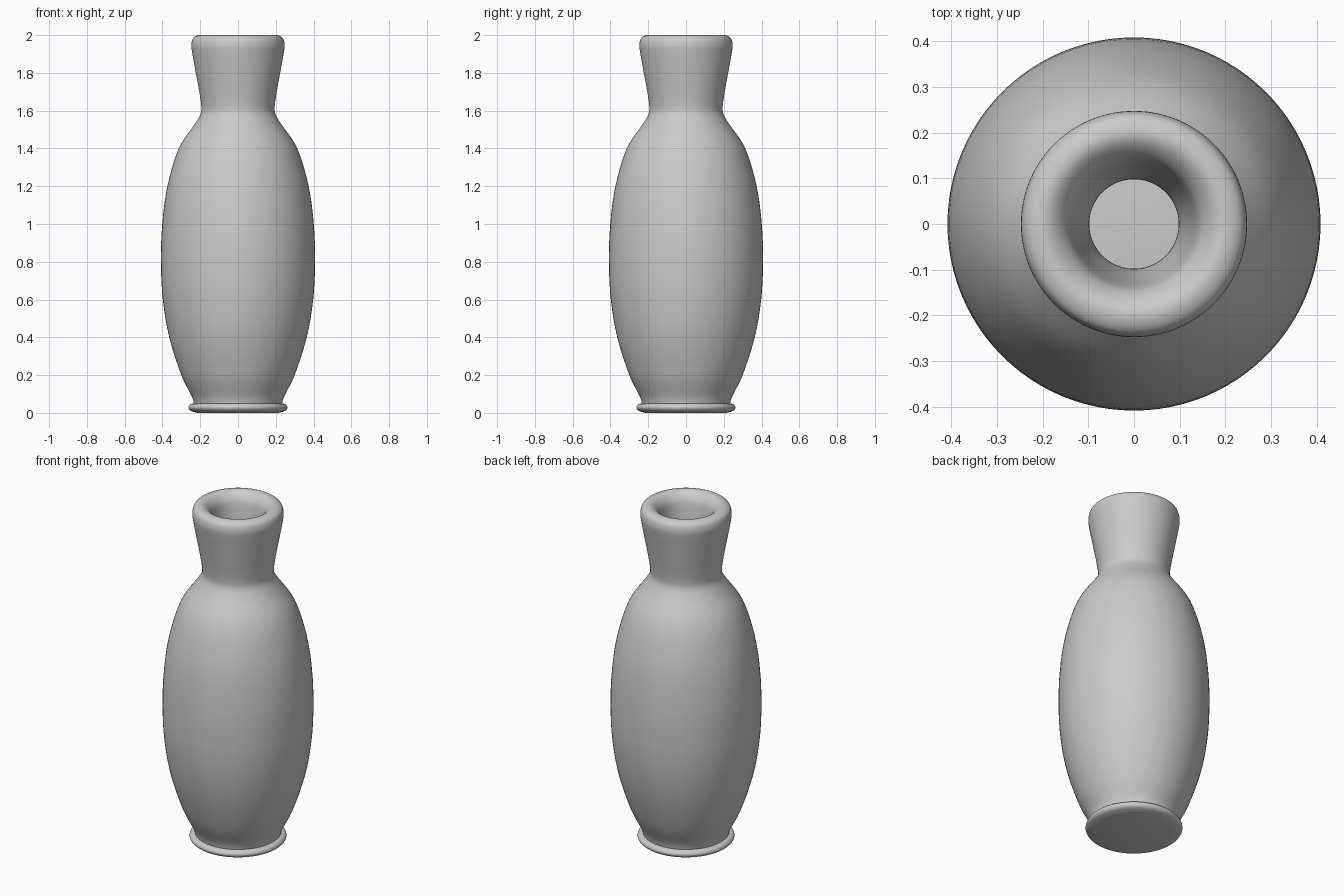
import bpy, bmesh
from math import tau
from mathutils import Vector

if "Cube" in bpy.data.objects:
    bpy.data.objects.remove(bpy.data.objects["Cube"])


def smooth_profile(points, steps=4):
    """Catmull-Rom curve through (radius, height) points."""
    p = [Vector(q) for q in points]
    p = [2 * p[0] - p[1]] + p + [2 * p[-1] - p[-2]]
    out = []
    for a, b, c, d in zip(p, p[1:], p[2:], p[3:]):
        for i in range(steps):
            t = i / steps
            out.append(0.5 * (2 * b + (c - a) * t + (2 * a - 5 * b + 4 * c - d) * t**2
                              + (3 * b - a - 3 * c + d) * t**3))
    return out + [p[-2]]


def lathe(name, profile, segments=96):
    bm = bmesh.new()
    verts = [bm.verts.new((r, 0, z)) for r, z in profile]
    edges = [bm.edges.new(pair) for pair in zip(verts, verts[1:])]
    bmesh.ops.spin(bm, geom=verts + edges, cent=(0, 0, 0), axis=(0, 0, 1),
                   angle=tau, steps=segments)
    bmesh.ops.remove_doubles(bm, verts=bm.verts, dist=0.0001)
    bmesh.ops.recalc_face_normals(bm, faces=bm.faces)
    mesh = bpy.data.meshes.new(name)
    bm.to_mesh(mesh)
    bm.free()
    obj = bpy.data.objects.new(name, mesh)
    bpy.context.collection.objects.link(obj)
    bpy.ops.object.select_all(action='DESELECT')
    obj.select_set(True)
    bpy.context.view_layer.objects.active = obj
    bpy.ops.object.shade_smooth_by_angle(angle=0.7)
    return obj


# Thick-walled body: outer wall, rounded lip, then inner wall down to the foot
outer = [(0.232, 0.045), (0.246, 0.09), (0.300, 0.2), (0.364, 0.4), (0.398, 0.6),
         (0.408, 0.8), (0.401, 1.0), (0.374, 1.2), (0.314, 1.4), (0.228, 1.53),
         (0.199, 1.58), (0.194, 1.62), (0.205, 1.7), (0.227, 1.82), (0.243, 1.91)]
lip = [(0.247, 1.95), (0.237, 1.985), (0.207, 2.0), (0.178, 1.994), (0.150, 1.965)]
inner = [(0.136, 1.92), (0.120, 1.8), (0.103, 1.67), (0.099, 1.58), (0.122, 1.5),
         (0.226, 1.34), (0.282, 1.15), (0.308, 0.8), (0.270, 0.42), (0.205, 0.22),
         (0.150, 0.09), (0.140, 0.045)]
lathe("vase_body", smooth_profile(outer + lip + inner))

# Flat foot disc with a rounded edge
edge = smooth_profile([(0.215, 0.0), (0.250, 0.011), (0.262, 0.028),
                       (0.254, 0.044), (0.238, 0.05)])
lathe("foot_disc", [(0, 0)] + edge + [(0, 0.05)])
